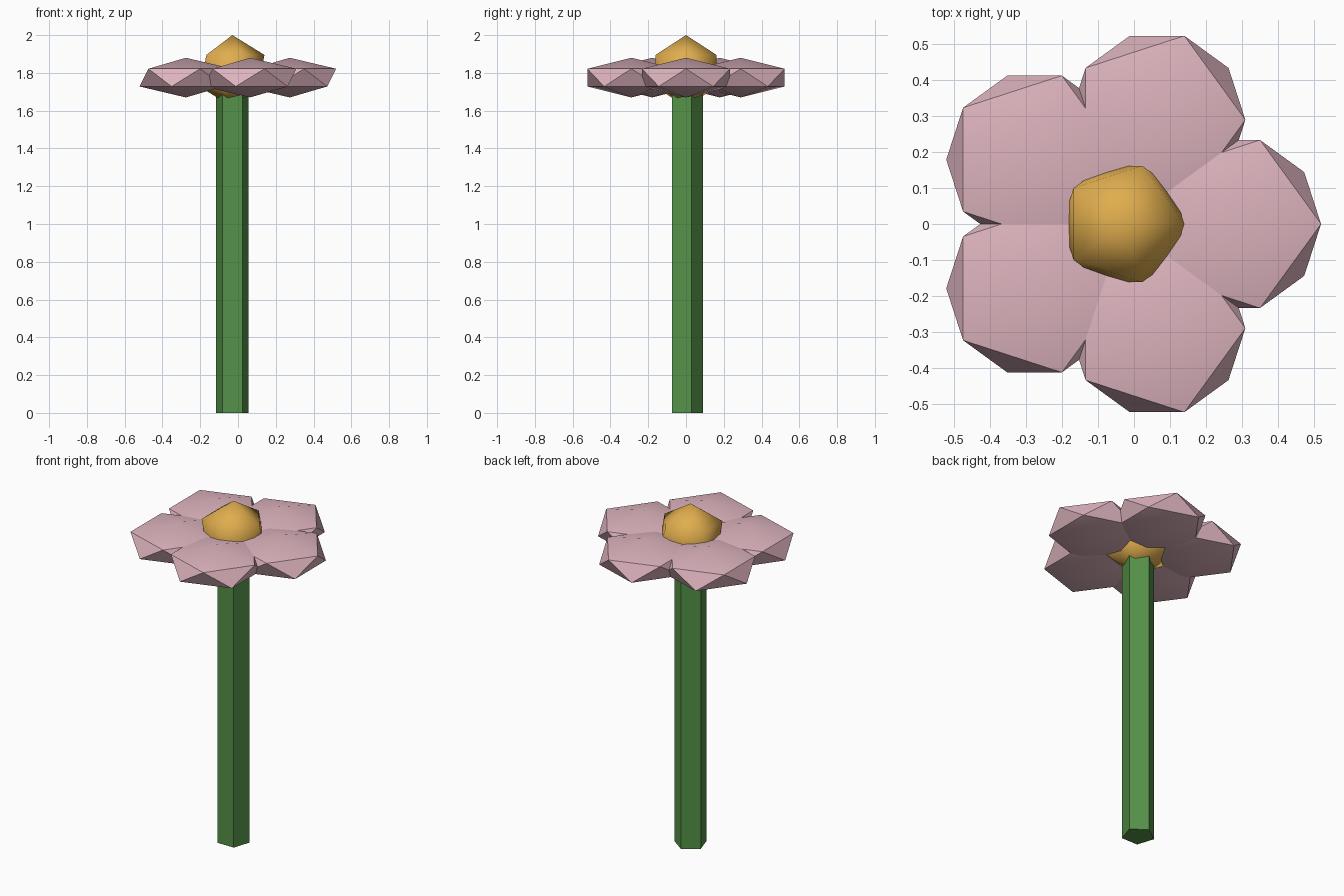
import bpy
from math import cos, sin, radians, tau

cube = bpy.data.objects.get("Cube")
if cube:
    bpy.data.objects.remove(cube, do_unlink=True)

AXIS_X = -0.03  # stem axis


def make_material(name, rgb):
    mat = bpy.data.materials.new(name)
    mat.use_nodes = True
    color = (*rgb, 1.0)
    mat.diffuse_color = color
    mat.node_tree.nodes["Principled BSDF"].inputs["Base Color"].default_value = color
    return mat


def finish(name, mat):
    obj = bpy.context.object
    obj.name = name
    obj.data.materials.append(mat)
    bpy.ops.object.transform_apply(location=False, rotation=False, scale=True)
    bpy.ops.object.shade_smooth_by_angle(angle=radians(45))
    return obj


def ball(name, location, radius, half_height, mat):
    bpy.ops.mesh.primitive_ico_sphere_add(subdivisions=1, radius=1, location=location)
    bpy.context.object.scale = (radius, radius, half_height)
    return finish(name, mat)


green = make_material("stem green", (0.091, 0.283, 0.065))
pink = make_material("petal pink", (0.73, 0.456, 0.515))
gold = make_material("centre gold", (0.745, 0.418, 0.076))

# Five-sided stem, its top buried in the flower centre
height = 1.72
bpy.ops.mesh.primitive_cylinder_add(vertices=5, radius=0.09, depth=height,
                                    location=(AXIS_X, 0, height / 2))
finish("stem", green)

# Faceted flower centre
ball("flower_centre", (AXIS_X, 0, 1.81), 0.19, 0.19, gold)

# Ring of five flattened petals, all facing the same way
for i in range(5):
    a = i * tau / 5
    ball(f"petal_{i + 1}", (AXIS_X + 0.304 * cos(a), 0.304 * sin(a), 1.775),
         0.274, 0.105, pink)
